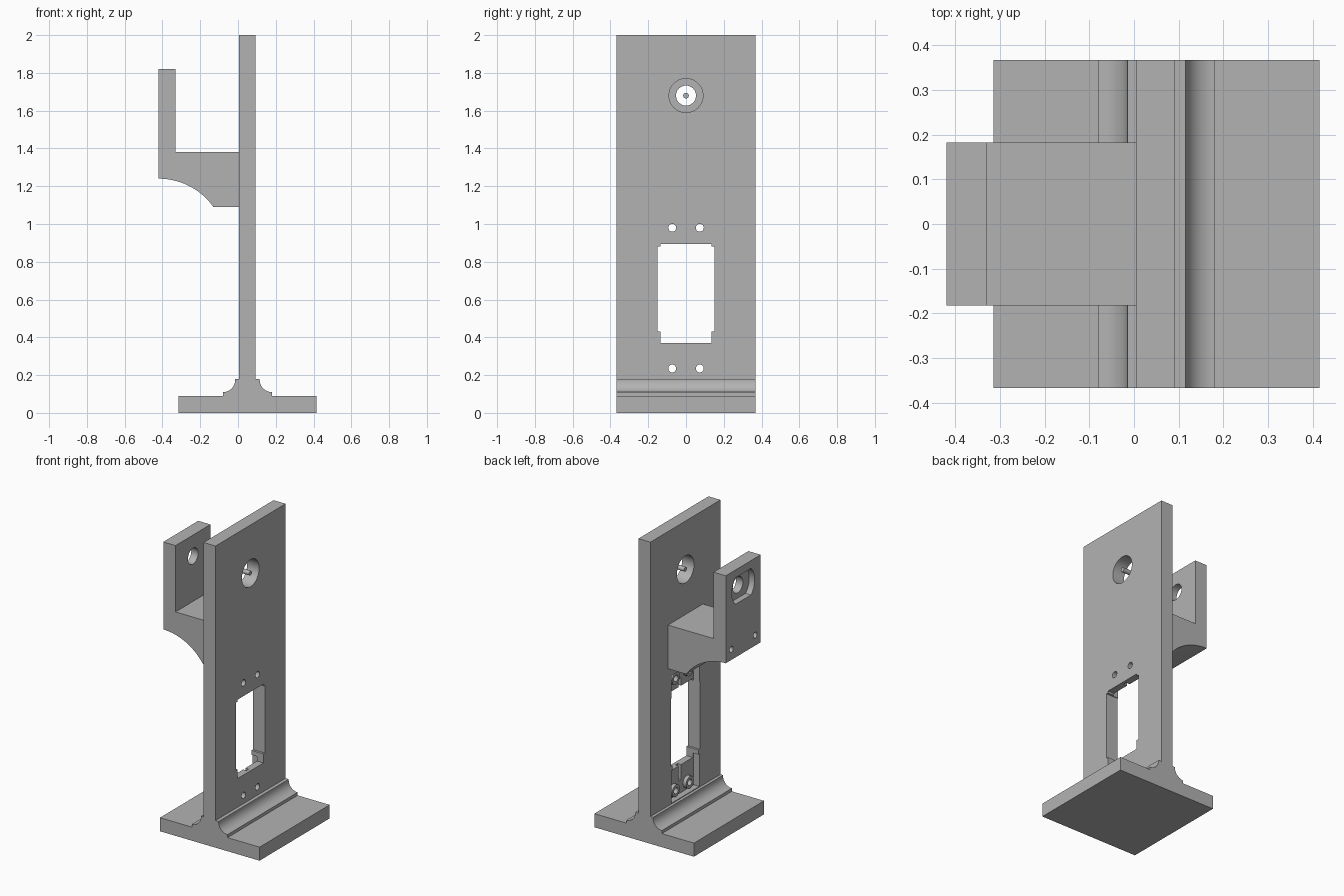
import bpy, bmesh
from math import sin, cos, pi, radians
from mathutils import Vector, Matrix

if "Cube" in bpy.data.objects:
    bpy.data.objects.remove(bpy.data.objects["Cube"])

GREY = (0.45, 0.45, 0.45, 1)
mat = bpy.data.materials.new("plain grey")
mat.use_nodes = True
mat.diffuse_color = GREY
mat.node_tree.nodes["Principled BSDF"].inputs["Base Color"].default_value = GREY


def finish(name, bm):
    bmesh.ops.recalc_face_normals(bm, faces=bm.faces)
    mesh = bpy.data.meshes.new(name)
    bm.to_mesh(mesh)
    bm.free()
    ob = bpy.data.objects.new(name, mesh)
    bpy.context.collection.objects.link(ob)
    mesh.materials.append(mat)
    return ob


def prism(name, points, lo, hi, axis="y"):
    """Extrude an (x, z) outline along y, or a (y, z) outline along x."""
    place = (lambda a, b: (a, lo, b)) if axis == "y" else (lambda a, b: (lo, a, b))
    bm = bmesh.new()
    face = bm.faces.new([bm.verts.new(place(a, b)) for a, b in points])
    out = bmesh.ops.extrude_face_region(bm, geom=[face])
    move = Vector((0, hi - lo, 0)) if axis == "y" else Vector((hi - lo, 0, 0))
    verts = [v for v in out["geom"] if isinstance(v, bmesh.types.BMVert)]
    bmesh.ops.translate(bm, vec=move, verts=verts)
    return finish(name, bm)


def arc(cx, cz, r, start, end, n=16):
    angles = [radians(start + (end - start) * i / n) for i in range(n + 1)]
    return [(cx + r * cos(a), cz + r * sin(a)) for a in angles]


def rod(name, r, x0, x1, y, z, n=40):
    return prism(name, arc(y, z, r, 0, 360 - 360 / n, n - 1), x0, x1, "x")


def box(name, x0, x1, y, z0, z1):
    return prism(name, [(-y, z0), (y, z0), (y, z1), (-y, z1)], x0, x1, "x")


def activate(ob):
    bpy.ops.object.select_all(action="DESELECT")
    ob.select_set(True)
    bpy.context.view_layer.objects.active = ob


def cut(ob, cutters, operation="DIFFERENCE"):
    activate(ob)
    for c in cutters:
        mod = ob.modifiers.new("cut", "BOOLEAN")
        mod.operation, mod.solver, mod.object = operation, "EXACT", c
        bpy.ops.object.modifier_apply(modifier=mod.name)
        bpy.data.objects.remove(c)


def smooth(ob):
    activate(ob)
    bpy.ops.object.shade_smooth_by_angle(angle=radians(25))


HALF = 0.367          # half depth of base and upright
FRONT, BACK = 0.092, 0.004   # the two faces of the upright

# Base, coved foot and upright in one section
section = [(-0.315, 0), (0.415, 0), (0.415, 0.09), (0.18, 0.09)]
section += arc(0.18, 0.175, 0.065, 270, 180)
section += [(0.115, 0.18), (FRONT, 0.18), (FRONT, 2), (BACK, 2), (BACK, 0.18), (-0.015, 0.18)]
section += arc(-0.08, 0.175, 0.065, 0, -90)
section += [(-0.08, 0.09), (-0.315, 0.09)]
upright = prism("upright_and_base", section, -HALF, HALF)

# Axle hole, stepped window, mounting recesses behind it
cutters = [
    rod("axle_hole", 0.09, -0.1, 0.2, 0, 1.68, 48),
    box("window", -0.1, 0.2, 0.15, 0.43, 0.88),
    box("window_ends", -0.1, 0.2, 0.135, 0.37, 0.893),
    box("lower_recess", -0.1, 0.045, 0.145, 0.185, 0.40),
    box("upper_recess", -0.1, 0.045, 0.145, 0.86, 1.03),
    box("lower_slot", -0.1, 0.07, 0.012, 0.27, 0.40),
    box("upper_slot", -0.1, 0.07, 0.012, 0.86, 0.945),
]
cut(upright, cutters)

# Raised screw bosses in the recesses, then the screw holes
screws = [(y, z) for z in (0.235, 0.98) for y in (-0.073, 0.073)]
cut(upright, [rod("boss", 0.04, 0.022, 0.06, y, z, 24) for y, z in screws], "UNION")
cut(upright, [rod("screw_hole", 0.021, -0.1, 0.2, y, z, 24) for y, z in screws])
smooth(upright)

# Bracket arm with curved underside
outline = [(-0.42, 1.82), (-0.33, 1.82), (-0.33, 1.38), (BACK, 1.38), (BACK, 1.09)]
outline += arc(-0.42, 0.885, 0.355, 35.3, 90, 24)
bracket = prism("bracket", outline, -0.183, 0.183)

# Flat-sided round pocket, bore and two blind screw holes
pocket = arc(0, 1.68, 0.12, -47, 47) + arc(0, 1.68, 0.12, 133, 227)
cut(bracket, [
    prism("pocket", pocket, -0.5, -0.38, "x"),
    rod("bore", 0.053, -0.5, -0.2, 0, 1.68),
    rod("left_screw", 0.02, -0.5, -0.1, 0.125, 1.31, 24),
    rod("right_screw", 0.02, -0.5, -0.1, -0.125, 1.31, 24),
])
smooth(bracket)

# Thin pin in the axle hole
smooth(rod("axle_pin", 0.015, BACK, FRONT, 0, 1.68, 20))
